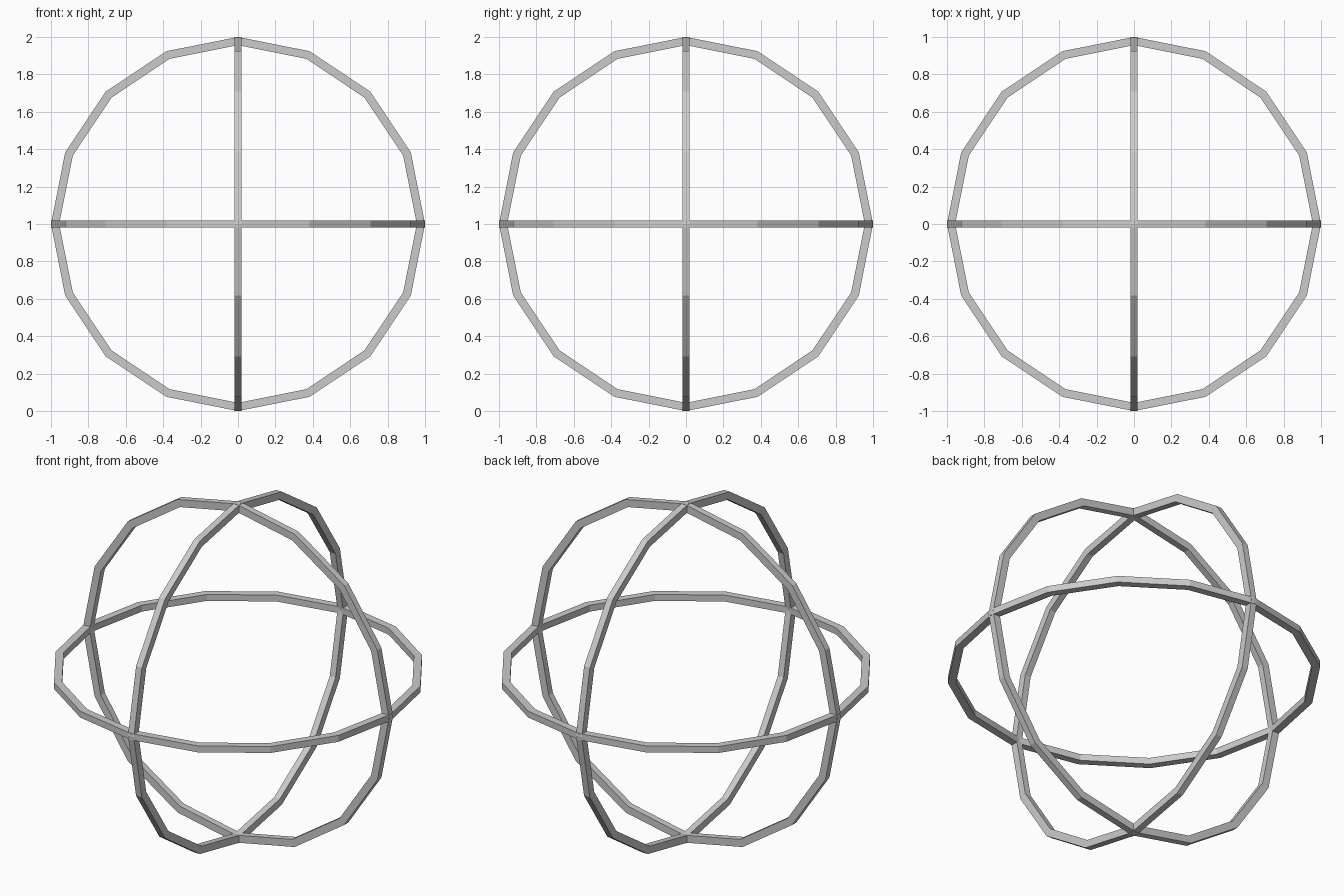
import bpy
from math import sin, cos, pi
from mathutils import Matrix, Vector

if "Cube" in bpy.data.objects:
    bpy.data.objects.remove(bpy.data.objects["Cube"])

SIDES = 16
OUTER, INNER, HALF_WIDTH = 1.0, 0.956, 0.019
PROFILE = [(OUTER, -HALF_WIDTH), (OUTER, HALF_WIDTH),
           (INNER, HALF_WIDTH), (INNER, -HALF_WIDTH)]


def ring(name, rotation):
    """Sixteen-sided hoop with a rectangular section, centred at z = 1."""
    verts, faces = [], []
    for i in range(SIDES):
        a = 2 * pi * i / SIDES
        for r, h in PROFILE:
            p = rotation @ Vector((r * cos(a), r * sin(a), h))
            verts.append(p + Vector((0, 0, 1)))
        j = (i + 1) % SIDES
        for k in range(4):
            n = (k + 1) % 4
            faces.append((i * 4 + k, j * 4 + k, j * 4 + n, i * 4 + n))
    mesh = bpy.data.meshes.new(name)
    mesh.from_pydata(verts, [], faces)
    mesh.update()
    obj = bpy.data.objects.new(name, mesh)
    bpy.context.collection.objects.link(obj)
    return obj


# Three hoops at right angles to each other
ring("horizontal_ring", Matrix.Identity(3))
ring("front_facing_ring", Matrix.Rotation(pi / 2, 3, 'X'))
ring("side_facing_ring", Matrix.Rotation(pi / 2, 3, 'Y'))
